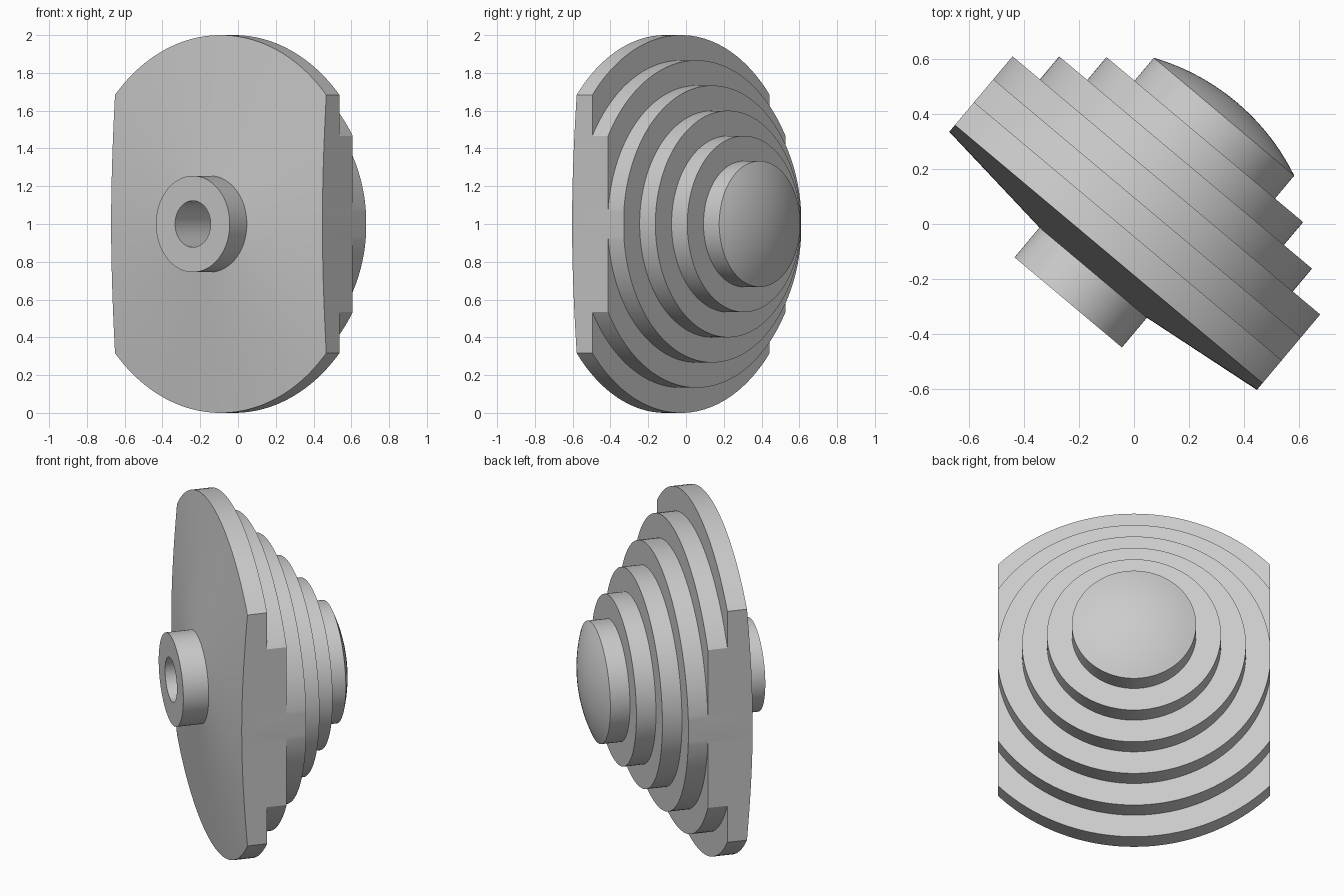
import bpy, bmesh, math
from mathutils import Matrix, Vector

cube = bpy.data.objects.get("Cube")
if cube:
    bpy.data.objects.remove(cube, do_unlink=True)

# Single grey finish
grey = bpy.data.materials.new("plain_grey")
grey.use_nodes = True
colour = (0.6, 0.6, 0.6, 1)
grey.diffuse_color = colour
grey.node_tree.nodes["Principled BSDF"].inputs["Base Color"].default_value = colour

# The turning axis lies level, swung toward the back left
ANGLE = math.radians(40)
axis = Vector((math.sin(ANGLE), math.cos(ANGLE), 0))
side = Vector((math.cos(ANGLE), -math.sin(ANGLE), 0))
PLACE = Matrix.Translation((0, 0, 1)) @ Matrix((side, (0, 0, -1), axis)).transposed().to_4x4()


def lathe(name, profile, flat=None, closed=False):
    """Spin (radius, height) points about the axis; optionally trim two flats."""
    bm = bmesh.new()
    verts = [bm.verts.new((r, 0, h)) for r, h in profile]
    pairs = list(zip(verts, verts[1:]))
    if closed:
        pairs.append((verts[-1], verts[0]))
    edges = [bm.edges.new(p) for p in pairs]
    bmesh.ops.spin(bm, geom=verts + edges, axis=(0, 0, 1), cent=(0, 0, 0),
                   angle=math.tau, steps=160, use_duplicate=False)
    bmesh.ops.remove_doubles(bm, verts=bm.verts, dist=1e-5)
    if flat:
        for s in (1, -1):
            cut = bmesh.ops.bisect_plane(
                bm, geom=bm.verts[:] + bm.edges[:] + bm.faces[:], dist=1e-6,
                plane_co=(s * flat, 0, 0), plane_no=(s, 0, 0), clear_outer=True)
            rim = [e for e in cut["geom_cut"] if isinstance(e, bmesh.types.BMEdge)]
            bmesh.ops.triangle_fill(bm, edges=rim, use_beauty=True)
    bmesh.ops.recalc_face_normals(bm, faces=bm.faces)
    bm.transform(PLACE)
    mesh = bpy.data.meshes.new(name)
    bm.to_mesh(mesh)
    bm.free()
    mesh.materials.append(grey)
    obj = bpy.data.objects.new(name, mesh)
    bpy.context.collection.objects.link(obj)
    bpy.ops.object.select_all(action="DESELECT")
    obj.select_set(True)
    bpy.context.view_layer.objects.active = obj
    bpy.ops.object.shade_smooth_by_angle(angle=math.radians(30))
    return obj


BORE, HUB = 0.123, 0.255
STEPS, THICK, BASE = 6, 0.1087, -0.143


def cone(r):
    """Height of the shallow conical front at radius r."""
    return BASE - 0.118 * (1 - r)


# Stepped body: blind bore, conical front, six shrinking discs
body = [(0, 0.15), (BORE, 0.15), (BORE, cone(BORE))]
for i in range(STEPS):
    radius = 1 - i * 2 / 15
    low = BASE + i * THICK
    body += [(radius, low), (radius, low + THICK)]

# Domed cap on the smallest disc
tip, top = body[-1]
RISE = 0.07
ball = (tip ** 2 + RISE ** 2) / (2 * RISE)
spread = math.asin(tip / ball)
for i in range(1, 11):
    a = spread * (1 - i / 10)
    body.append((ball * math.sin(a), top + RISE - ball * (1 - math.cos(a))))
body[-1] = (0, top + RISE)
lathe("stepped_body", body, flat=0.73)

# Hub tube on the front
lathe("front_hub", [(BORE, cone(BORE)), (BORE, -0.372), (HUB, -0.372), (HUB, cone(HUB))],
      closed=True)
